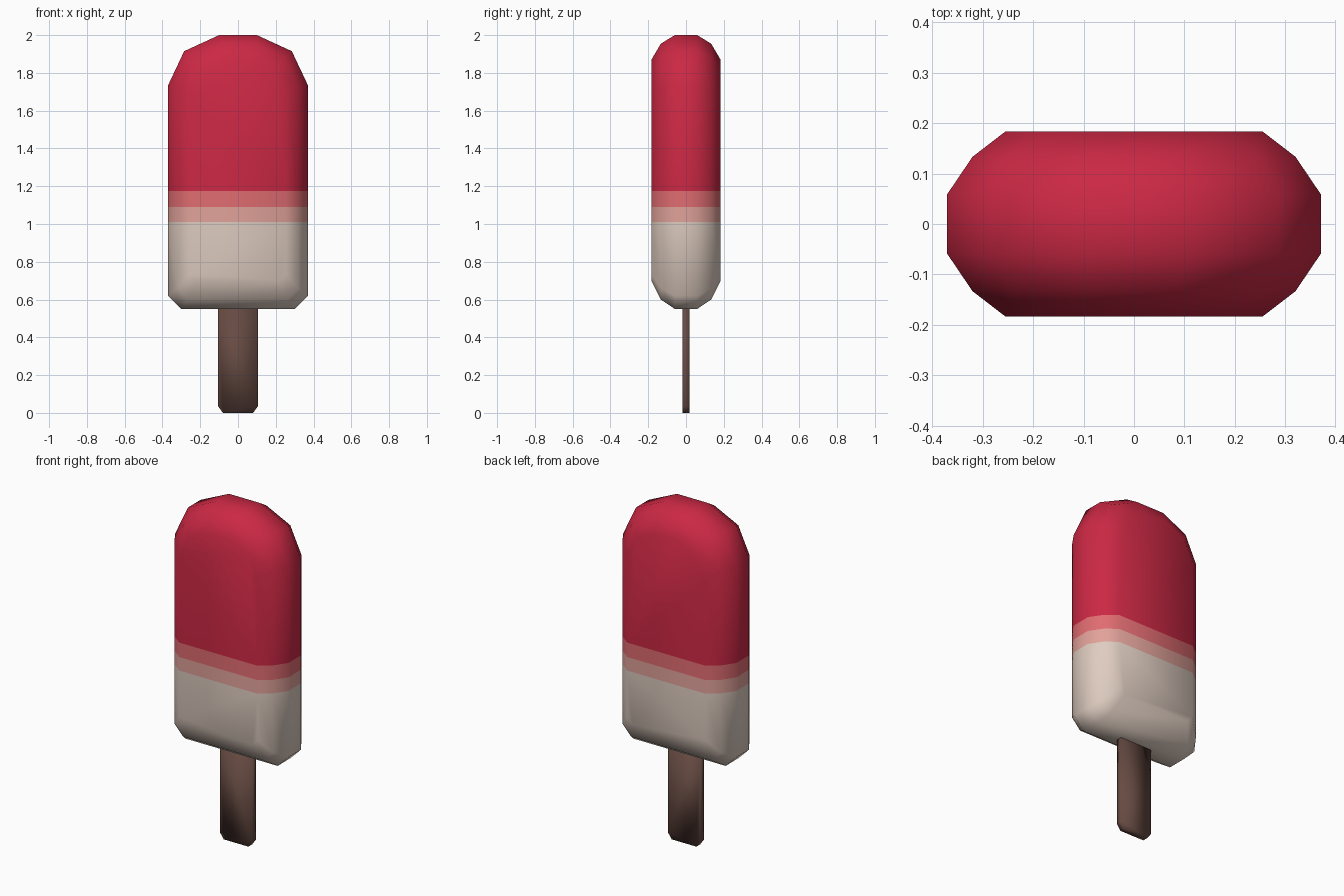
import bpy, bmesh

if "Cube" in bpy.data.objects:
    bpy.data.objects.remove(bpy.data.objects["Cube"])


def srgb(r, g, b):
    def lin(c):
        c /= 255
        return c / 12.92 if c <= 0.04045 else ((c + 0.055) / 1.055) ** 2.4
    return (lin(r), lin(g), lin(b), 1)


def material(name, rgb):
    m = bpy.data.materials.new(name)
    m.diffuse_color = srgb(*rgb)
    m.use_nodes = True
    m.node_tree.nodes["Principled BSDF"].inputs["Base Color"].default_value = m.diffuse_color
    return m


def loft(name, layers, mats, cuts=()):
    """Stack mirrored front outlines (half profile, y) along y, then cut colour bands."""
    bm = bmesh.new()
    rings = []
    for y, half in layers:
        outline = half + [(-x, z) for x, z in reversed(half)]
        rings.append([bm.verts.new((x, y, z)) for x, z in outline])
    n = len(rings[0])
    for a, b in zip(rings, rings[1:]):
        for i in range(n):
            j = (i + 1) % n
            bm.faces.new((a[i], a[j], b[j], b[i]))
    bm.faces.new(rings[0])
    bm.faces.new(rings[-1])
    for z in cuts:
        bmesh.ops.bisect_plane(bm, geom=bm.verts[:] + bm.edges[:] + bm.faces[:],
                               plane_co=(0, 0, z), plane_no=(0, 0, 1))
    bmesh.ops.recalc_face_normals(bm, faces=bm.faces[:])
    for f in bm.faces:
        f.smooth = True
        f.material_index = sum(f.calc_center_bounds().z > z for z in cuts)
    me = bpy.data.meshes.new(name)
    bm.to_mesh(me)
    bm.free()
    for m in mats:
        me.materials.append(m)
    ob = bpy.data.objects.new(name, me)
    bpy.context.collection.objects.link(ob)
    return ob


cream = material("cream", (222, 204, 192))
light_pink = material("light pink", (225, 162, 154))
pink = material("pink", (224, 108, 113))
red = material("red", (203, 40, 68))
wood = material("dark wood", (102, 74, 66))

# Frozen body: outlines shrink towards the front and back faces
mid = [(0.10, 2.0), (0.285, 1.915), (0.37, 1.735), (0.37, 0.62), (0.30, 0.55)]
shoulder = [(0.09, 1.955), (0.247, 1.88), (0.32, 1.725), (0.32, 0.66), (0.265, 0.60)]
face = [(0.07, 1.87), (0.195, 1.812), (0.255, 1.69), (0.255, 0.735), (0.22, 0.70)]
loft("ice_body",
     [(-0.183, face), (-0.133, shoulder), (-0.059, mid),
      (0.059, mid), (0.133, shoulder), (0.183, face)],
     [cream, light_pink, pink, red], cuts=(1.01, 1.09, 1.175))

# Flat stick with clipped lower corners
stick = [(0.105, 0.60), (0.105, 0.035), (0.08, 0.0)]
loft("stick", [(-0.018, stick), (0.018, stick)], [wood])
